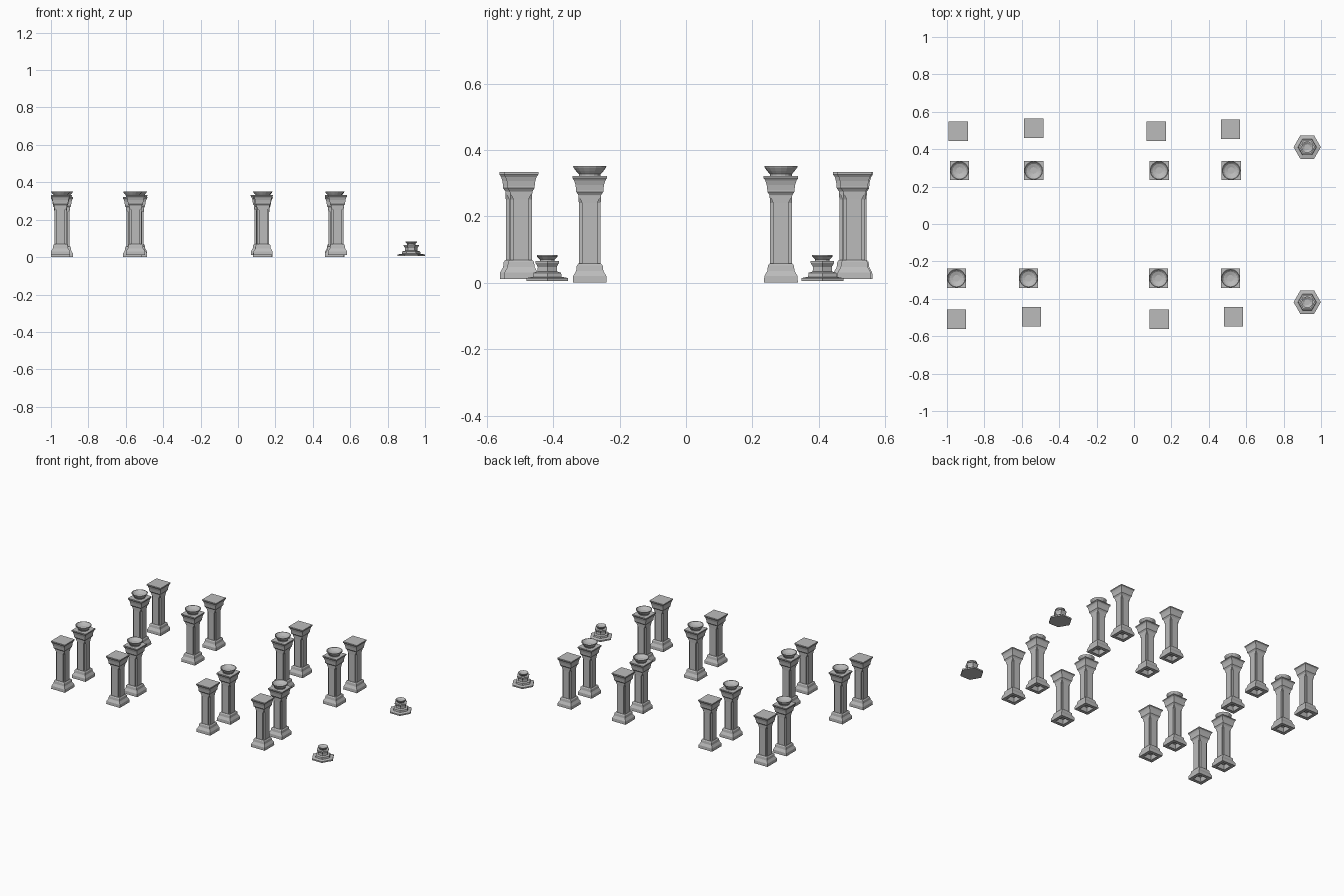
import bpy, bmesh, math

cube = bpy.data.objects.get("Cube")
if cube:
    bpy.data.objects.remove(cube)

stone = bpy.data.materials.new("grey stone")
stone.use_nodes = True
colour = (0.5, 0.5, 0.5, 1)
stone.diffuse_color = colour
stone.node_tree.nodes["Principled BSDF"].inputs["Base Color"].default_value = colour


def loft(name, rings):
    """Mesh through rings of equal length, closed by a face at both ends."""
    bm = bmesh.new()
    loops = [[bm.verts.new(p) for p in ring] for ring in rings]
    count = len(loops[0])
    for low, high in zip(loops, loops[1:]):
        for i in range(count):
            j = (i + 1) % count
            bm.faces.new((low[i], low[j], high[j], high[i]))
    bm.faces.new(loops[0][::-1])
    bm.faces.new(loops[-1])
    bmesh.ops.recalc_face_normals(bm, faces=bm.faces)
    mesh = bpy.data.meshes.new(name)
    bm.to_mesh(mesh)
    bm.free()
    mesh.materials.append(stone)
    return mesh


def polygon(radius, z, sides, turn=0):
    return [(radius * math.cos(math.tau * i / sides + turn),
             radius * math.sin(math.tau * i / sides + turn), z) for i in range(sides)]


def square(half, z):
    return polygon(half * math.sqrt(2), z, 4, math.pi / 4)


def notched(half, inner, z):
    """Square section with a square notch cut from each corner."""
    pts = []
    for k in range(4):
        c, s = round(math.cos(k * math.pi / 2)), round(math.sin(k * math.pi / 2))
        for x, y in ((half, inner), (inner, inner), (inner, half)):
            pts.append((x * c - y * s, x * s + y * c, z))
    return pts


def place(name, mesh, x, y, z):
    obj = bpy.data.objects.new(name, mesh)
    obj.location = (x, y, z)
    bpy.context.collection.objects.link(obj)


# Pillar parts: hollowed foot, shaft with notched corners, flared capital
foot = loft("foot", [square(h, z) for h, z in (
    (0.026, 0.03), (0.03, 0), (0.051, 0), (0.05, 0.02), (0.041, 0.036),
    (0.039, 0.052), (0.034, 0.058))])
shaft = loft("shaft", [notched(h, n, z) for h, n, z in (
    (0.033, 0.023, 0.054), (0.033, 0.023, 0.24), (0.034, 0.033, 0.262),
    (0.036, 0.035, 0.278))])
capital = loft("capital", [square(h, z) for h, z in (
    (0.034, 0.264), (0.041, 0.274), (0.041, 0.28), (0.043, 0.295),
    (0.047, 0.308), (0.052, 0.315), (0.052, 0.322))])

# Round dish with a shallow hollow, standing on the inner pillars
dish = loft("dish", [polygon(r, z, 16) for r, z in (
    (0.033, 0.32), (0.033, 0.327), (0.041, 0.336), (0.049, 0.347), (0.05, 0.352),
    (0.046, 0.352), (0.036, 0.343), (0.018, 0.337))])

# Pillar positions, in rows from back to front
outer = [(-0.94, 0.497), (-0.537, 0.511), (0.12, 0.495), (0.516, 0.507),
         (-0.949, -0.51), (-0.548, -0.497), (0.134, -0.51), (0.532, -0.497)]
inner = [(x, 0.286) for x in (-0.933, -0.537, 0.134, 0.519)]
inner += [(x, -0.29) for x in (-0.949, -0.564, 0.131, 0.516)]

for kind, spots, z in (("outer", outer, 0.011), ("inner", inner, 0)):
    for x, y in spots:
        place(kind + "_foot", foot, x, y, z)
        place(kind + "_shaft", shaft, x, y, z)
        place(kind + "_capital", capital, x, y, z)
        if kind == "inner":
            place("pillar_dish", dish, x, y, z)

# Small six-sided fountains
plinth = loft("plinth", [polygon(r, z, 6) for r, z in (
    (0.073, 0.005), (0.073, 0.014), (0.05, 0.018), (0.048, 0.03), (0.034, 0.034))])
pedestal = loft("pedestal", [polygon(r, z, 6) for r, z in (
    (0.034, 0.03), (0.033, 0.048), (0.041, 0.06), (0.041, 0.065), (0.024, 0.066))])
basin = loft("basin", [polygon(r, z, 12) for r, z in (
    (0.022, 0.064), (0.022, 0.07), (0.031, 0.079), (0.031, 0.084),
    (0.027, 0.084), (0.016, 0.077))])
for y in (0.411, -0.418):
    place("fountain_plinth", plinth, 0.926, y, 0)
    place("fountain_pedestal", pedestal, 0.926, y, 0)
    place("fountain_basin", basin, 0.926, y, 0)
